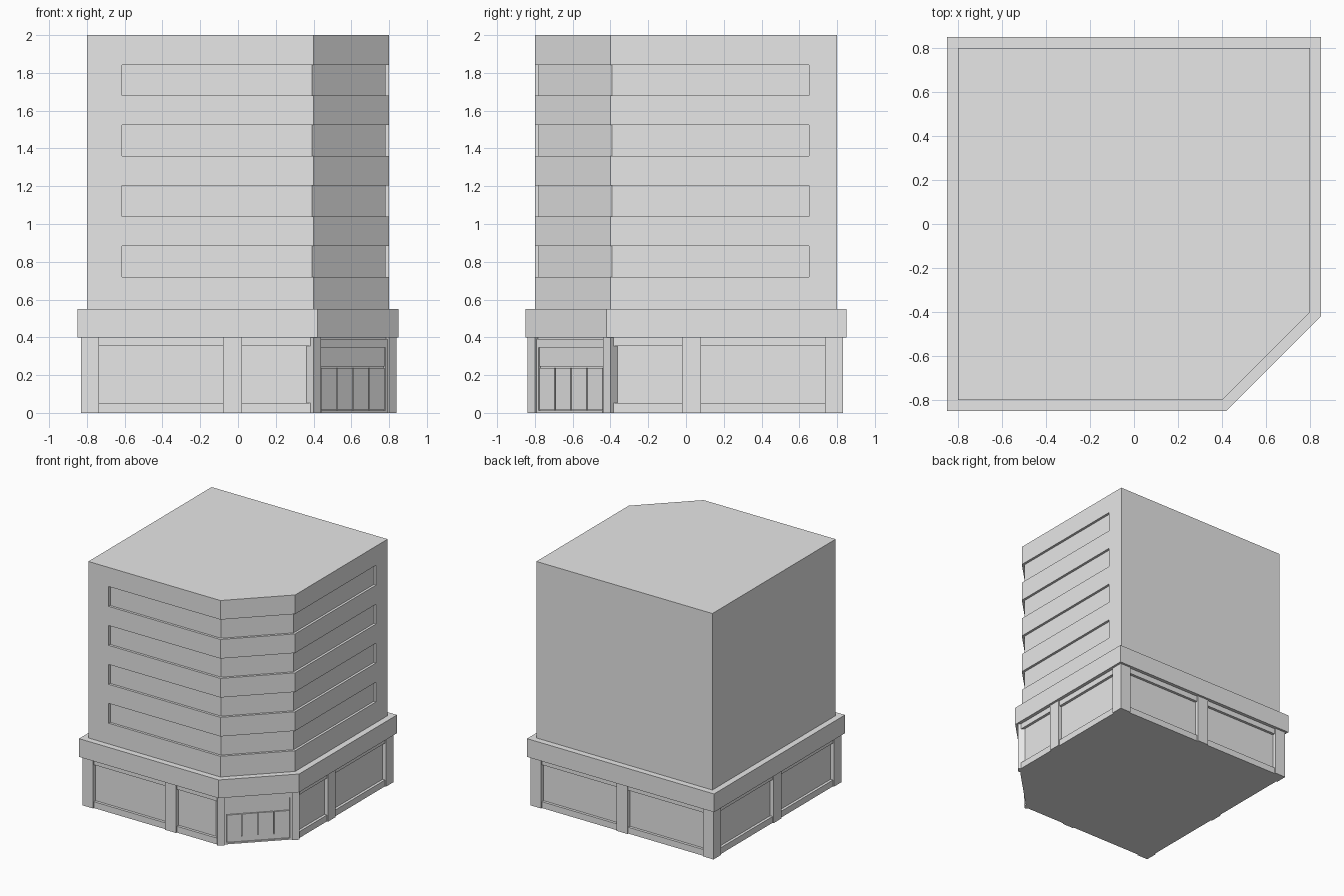
import bpy
import bmesh
from math import sqrt, pi
from mathutils import Matrix

if "Cube" in bpy.data.objects:
    bpy.data.objects.remove(bpy.data.objects["Cube"], do_unlink=True)

grey = bpy.data.materials.new("light_grey")
grey.use_nodes = True
colour = (0.8, 0.8, 0.8, 1)
grey.diffuse_color = colour
grey.node_tree.nodes["Principled BSDF"].inputs["Base Color"].default_value = colour


def finish(bm, name):
    bmesh.ops.recalc_face_normals(bm, faces=bm.faces)
    mesh = bpy.data.meshes.new(name)
    bm.to_mesh(mesh)
    bm.free()
    mesh.materials.append(grey)
    obj = bpy.data.objects.new(name, mesh)
    bpy.context.scene.collection.objects.link(obj)
    return obj


def add_prism(bm, plan, z0, z1):
    base = bm.faces.new([bm.verts.new((x, y, z0)) for x, y in plan])
    top = bmesh.ops.extrude_face_region(bm, geom=[base])["geom"]
    moved = [v for v in top if isinstance(v, bmesh.types.BMVert)]
    bmesh.ops.translate(bm, verts=moved, vec=(0, 0, z1 - z0))


def prism(name, plan, z0, z1):
    bm = bmesh.new()
    add_prism(bm, plan, z0, z1)
    return finish(bm, name)


def box(name, x0, x1, y0, y1, z0, z1, turn=None):
    obj = prism(name, [(x0, y0), (x1, y0), (x1, y1), (x0, y1)], z0, z1)
    if turn:
        obj.data.transform(turn)
    return obj


def plan(half, cut):
    """Square with its front corner cut along x - y = cut."""
    k = cut - half
    return [(-half, -half), (k, -half), (half, -k), (half, half), (-half, half)]


# Tower with window bands wrapping the cut corner
tower = prism("tower", plan(0.8, 1.2), 0, 2)
inner, bend, out = 0.78, 0.392, 1.0
band = [(-0.615, -out), (out, -out), (out, 0.65), (inner, 0.65),
        (inner, -bend), (bend, -inner), (-0.615, -inner)]
bm = bmesh.new()
for i in range(4):
    z = 0.72 + 0.32 * i
    add_prism(bm, band, z, z + 0.163)
cutter = finish(bm, "window_band_cutter")
cutter.hide_render = True
cut = tower.modifiers.new("window_bands", "BOOLEAN")
cut.operation = "DIFFERENCE"
cut.solver = "EXACT"
cut.object = cutter
bpy.context.view_layer.objects.active = tower
bpy.ops.object.modifier_apply(modifier=cut.name)
bpy.data.objects.remove(cutter, do_unlink=True)

# Projecting fascia, and the sill and lintel around the shop windows
prism("fascia", plan(0.85, 1.27), 0.4, 0.55)
prism("sill", plan(0.822, 1.207), 0, 0.052)
prism("lintel", plan(0.822, 1.207), 0.355, 0.4)

# Square pillars on the three full corners
for name, sx, sy in (("front_right", -1, -1), ("back_right", -1, 1), ("back_left", 1, 1)):
    xs = sorted((sx * 0.735, sx * 0.832))
    ys = sorted((sy * 0.735, sy * 0.832))
    box(name + "_corner_pillar", *xs, *ys, 0, 0.4)

# One pillar along each wall, placed on the front and turned round
for i, (name, mid) in enumerate((("front", -0.03), ("left", 0.03), ("back", 0), ("right", 0))):
    box(name + "_pillar", mid - 0.05, mid + 0.05, -0.832, -0.78, 0, 0.4,
        Matrix.Rotation(i * pi / 2, 4, "Z"))

# Entrance on the cut corner: local x runs along it, local -y points outward
turn = Matrix.Rotation(pi / 4, 4, "Z")


def entrance(name, u0, u1, cut_line, z0, z1):
    box(name, u0, u1, -cut_line / sqrt(2), -0.8, z0, z1, turn)


for name, s in (("right", -1), ("left", 1)):
    u0, u1 = sorted((s * 0.255, s * 0.31))
    entrance(name + "_entrance_pillar", u0, u1, 1.24, 0, 0.4)
    u0, u1 = sorted((s * 0.24, s * 0.255))
    entrance(name + "_door_jamb", u0, u1, 1.22, 0, 0.345)
entrance("entrance_header", -0.255, 0.255, 1.222, 0.345, 0.39)
entrance("transom", -0.24, 0.24, 1.212, 0.245, 0.345)
entrance("threshold", -0.24, 0.24, 1.222, 0, 0.012)
for i in range(4):
    u = -0.24 + 0.12 * i
    entrance("door_leaf_%d" % (i + 1), u + 0.004, u + 0.116, 1.217, 0.015, 0.238)
